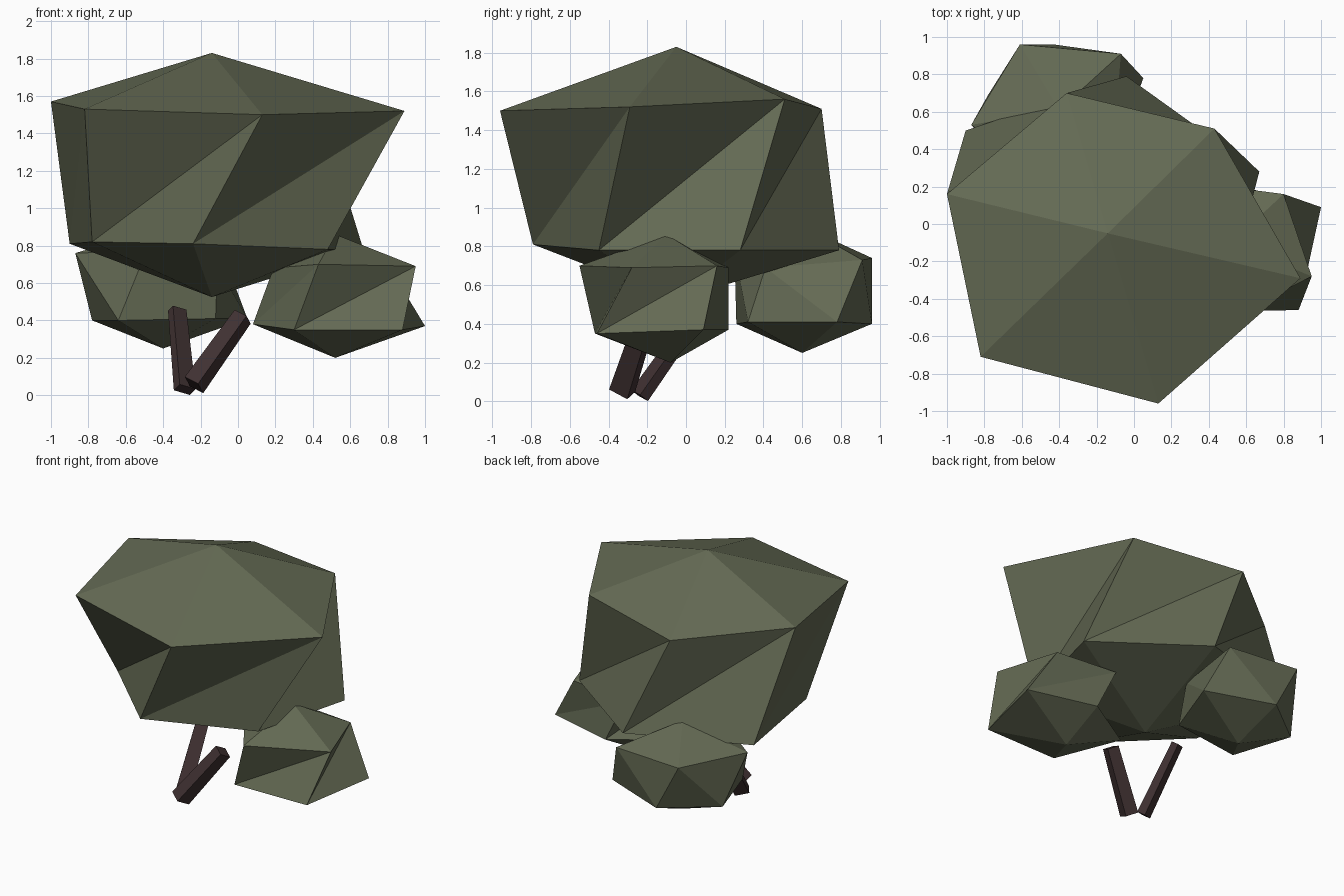
import bpy, bmesh, math
from mathutils import Vector, Matrix

if "Cube" in bpy.data.objects:
    bpy.data.objects.remove(bpy.data.objects["Cube"])


def material(name, rgb):
    m = bpy.data.materials.new(name)
    m.diffuse_color = (*rgb, 1)
    m.use_nodes = True
    m.node_tree.nodes["Principled BSDF"].inputs["Base Color"].default_value = m.diffuse_color
    return m


leaf = material("leaf_green", (0.127, 0.144, 0.088))
bark = material("bark_brown", (0.050, 0.030, 0.031))


def finish(name, bm, mat):
    bmesh.ops.recalc_face_normals(bm, faces=bm.faces)
    me = bpy.data.meshes.new(name)
    bm.to_mesh(me)
    bm.free()
    me.materials.append(mat)
    ob = bpy.data.objects.new(name, me)
    bpy.context.collection.objects.link(ob)
    return ob


def clump(name, top, upper, lower, bottom):
    """Faceted foliage: two twisted rings closed by a point above and below."""
    bm = bmesh.new()
    t, b = bm.verts.new(top), bm.verts.new(bottom)
    u = [bm.verts.new(p) for p in upper]
    l = [bm.verts.new(p) for p in lower]
    n = len(u)
    for i in range(n):
        j = (i + 1) % n
        bm.faces.new((t, u[i], u[j]))
        bm.faces.new((u[i], l[i], u[j]))
        bm.faces.new((l[i], l[j], u[j]))
        bm.faces.new((b, l[j], l[i]))
    return finish(name, bm, leaf)


def stem(name, start, end, w0, w1, roll):
    """Tapered, rolled square stem between two points, w = (across, deep)."""
    start, end = Vector(start), Vector(end)
    d = (end - start).normalized()
    side = Matrix.Rotation(math.radians(roll), 3, d) @ Vector((0, 1, 0)).cross(d).normalized()
    deep = d.cross(side)
    bm = bmesh.new()
    rings = []
    for c, w in ((start, w0), (end, w1)):
        rings.append([bm.verts.new(c + side * w[0] / 2 * a + deep * w[1] / 2 * b)
                      for a, b in ((-1, -1), (1, -1), (1, 1), (-1, 1))])
    lo, hi = rings
    bm.faces.new(lo[::-1])
    bm.faces.new(hi)
    for i in range(4):
        j = (i + 1) % 4
        bm.faces.new((lo[i], lo[j], hi[j], hi[i]))
    return finish(name, bm, bark)


# Large main crown
clump("main_crown", (-0.14, -0.05, 1.83),
      [(-1, 0.16, 1.57), (-0.82, -0.71, 1.53), (0.13, -0.96, 1.50),
       (0.89, -0.29, 1.52), (0.43, 0.51, 1.56), (-0.36, 0.70, 1.51)],
      [(-0.90, 0.50, 0.81), (-0.78, -0.28, 0.82), (-0.24, -0.79, 0.81),
       (0.48, -0.45, 0.78), (0.67, 0.28, 0.78), (-0.04, 0.79, 0.78)],
      (-0.14, -0.05, 0.525))

# Small clump on the right
clump("right_clump", (0.52, -0.10, 0.86),
      [(0.95, -0.28, 0.69), (0.80, 0.16, 0.70), (0.34, 0.22, 0.69),
       (0.19, -0.20, 0.68), (0.43, -0.55, 0.70)],
      [(0.88, -0.46, 0.35), (1.0, 0.09, 0.37), (0.50, 0.22, 0.37),
       (0.08, -0.04, 0.38), (0.30, -0.47, 0.35)],
      (0.52, -0.08, 0.20))

# Small clump at the back left
clump("back_clump", (-0.40, 0.61, 0.90),
      [(-0.61, 0.96, 0.74), (-0.07, 0.91, 0.73), (-0.11, 0.41, 0.69),
       (-0.49, 0.25, 0.77), (-0.87, 0.53, 0.76)],
      [(-0.43, 0.96, 0.40), (0.05, 0.78, 0.41), (-0.12, 0.32, 0.41),
       (-0.64, 0.26, 0.40), (-0.78, 0.69, 0.40)],
      (-0.40, 0.60, 0.25))

# Two short leaning stems
stem("left_stem", (-0.285, -0.24, 0.03), (-0.325, 0.06, 0.455), (0.10, 0.06), (0.085, 0.05), 35)
stem("right_stem", (-0.235, -0.33, 0.055), (0.025, -0.21, 0.42), (0.09, 0.11), (0.08, 0.09), -28)
